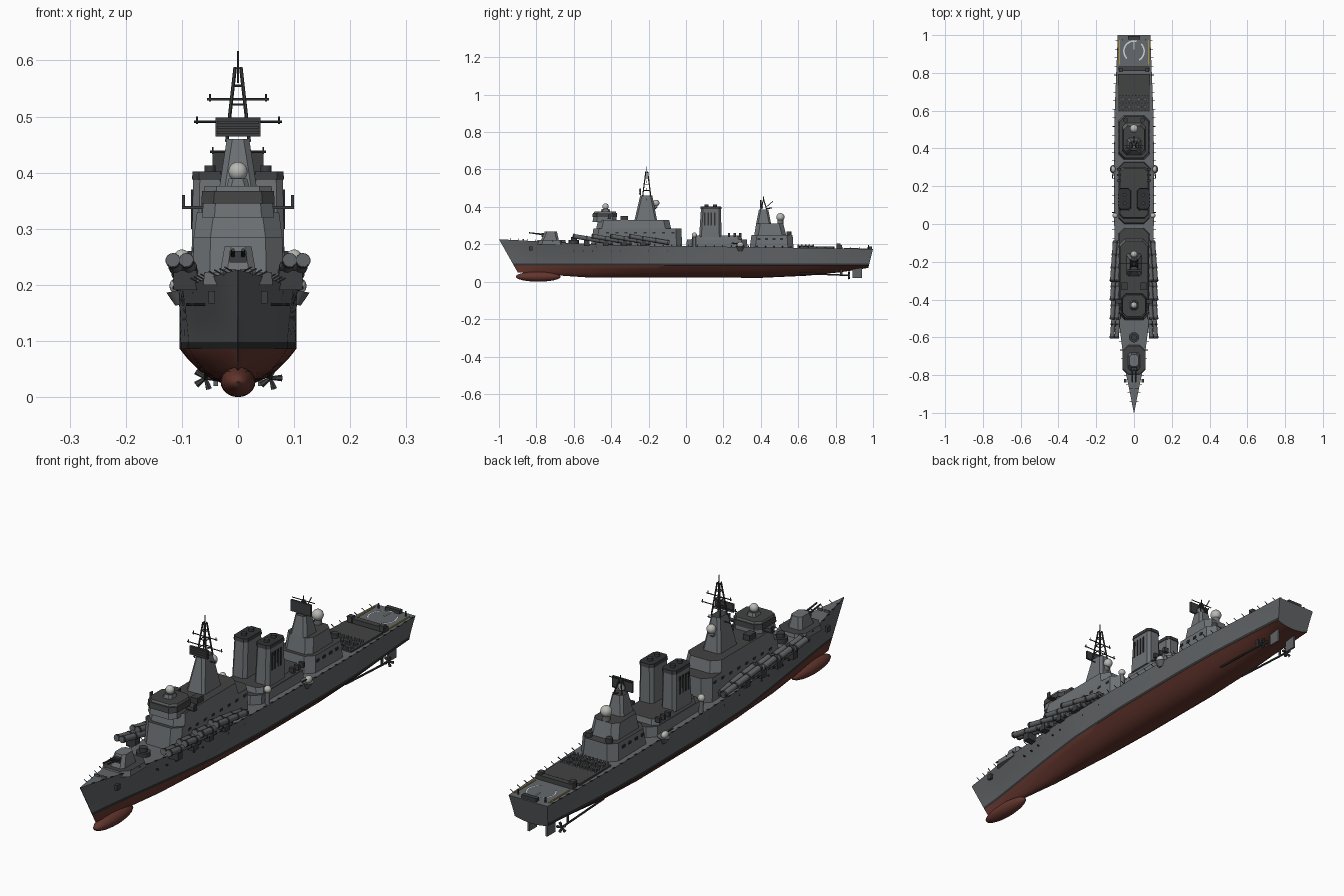
import bpy, bmesh, math
from mathutils import Vector, Matrix

if "Cube" in bpy.data.objects:
    bpy.data.objects.remove(bpy.data.objects["Cube"])

def mat(name, r, g, b):
    m = bpy.data.materials.new(name)
    m.diffuse_color = (r, g, b, 1)
    m.use_nodes = True
    m.node_tree.nodes["Principled BSDF"].inputs["Base Color"].default_value = m.diffuse_color
    return m

HULL = mat("hull grey", .115, .123, .13)
DECK = mat("deck grey", .13, .14, .15)
SUP = mat("superstructure grey", .155, .168, .178)
ROOF = mat("dark roof", .055, .056, .057)
RED = mat("antifouling red", .125, .036, .026)
BOOT = mat("boot stripe black", .03, .031, .033)
PALE = mat("radome pale", .48, .48, .46)
WHITE = mat("marking white", .62, .66, .7)
YELLOW = mat("marking yellow", .42, .3, .04)
GUN = mat("gunmetal", .045, .047, .05)

def finish(name, bm, mats, smooth=False):
    bmesh.ops.recalc_face_normals(bm, faces=bm.faces)
    me = bpy.data.meshes.new(name)
    bm.to_mesh(me)
    bm.free()
    for m in mats:
        me.materials.append(m)
    ob = bpy.data.objects.new(name, me)
    bpy.context.collection.objects.link(ob)
    if smooth:
        bpy.ops.object.select_all(action='DESELECT')
        ob.select_set(True)
        bpy.context.view_layer.objects.active = ob
        bpy.ops.object.shade_smooth_by_angle(angle=math.radians(35))
    return ob

def boxes(name, items, m):
    """items: (centre, size)"""
    bm = bmesh.new()
    for c, s in items:
        bmesh.ops.create_cube(bm, size=1, matrix=Matrix.Translation(c) @ Matrix.Diagonal((*s, 1)))
    return finish(name, bm, [m])

def rods(name, items, m, sides=6):
    """items: (start, end, radius[, end radius])"""
    bm = bmesh.new()
    for p, q, r, *r2 in items:
        p, q = Vector(p), Vector(q)
        d = q - p
        M = Matrix.Translation((p + q) / 2) @ d.to_track_quat('Z', 'Y').to_matrix().to_4x4()
        bmesh.ops.create_cone(bm, cap_ends=True, segments=sides, radius1=r,
                              radius2=r2[0] if r2 else r, depth=d.length, matrix=M)
    return finish(name, bm, [m], sides > 8)

def balls(name, items, m):
    """items: (centre, radii)"""
    bm = bmesh.new()
    for c, s in items:
        bmesh.ops.create_uvsphere(bm, u_segments=20, v_segments=12, radius=1,
                                  matrix=Matrix.Translation(c) @ Matrix.Diagonal((*s, 1)))
    return finish(name, bm, [m], True)

def block(name, low, high, ch, mats=(SUP, ROOF), xs=(0,)):
    """Chamfered deckhouse; low/high = (y0, y1, half width, z). Roof face gets second material."""
    bm = bmesh.new()
    for x in xs:
        rings = []
        for y0, y1, w, z in (low, high):
            pts = [(-w + ch, y0), (w - ch, y0), (w, y0 + ch), (w, y1 - ch),
                   (w - ch, y1), (-w + ch, y1), (-w, y1 - ch), (-w, y0 + ch)]
            rings.append([bm.verts.new((x + a, b, z)) for a, b in pts])
        lo, hi = rings
        for i in range(8):
            j = (i + 1) % 8
            bm.faces.new((lo[i], lo[j], hi[j], hi[i]))
        bm.faces.new(lo[::-1])
        bm.faces.new(hi).material_index = 1
    return finish(name, bm, mats)

def lerp(tab, t):
    for (a, u), (b, v) in zip(tab, tab[1:]):
        if t <= b:
            return u + (v - u) * (t - a) / (b - a)
    return tab[-1][1]

# hull: lofted sections with raked stem and transom
BEAM = [(0, .001), (.05, .021), (.1, .042), (.15, .058), (.2, .071), (.25, .083), (.35, .099), (.5, .105), (.7, .105), (.8, .102), (.9, .094), (1, .086)]
WL = [(0, .001), (.05, .011), (.1, .024), (.15, .038), (.2, .052), (.25, .065), (.35, .088), (.5, .102), (.7, .104), (.8, .1), (.9, .088), (1, .075)]
KEEL = [(0, .05), (.1, .035), (.2, .022), (.7, .021), (.83, .032), (.93, .052), (1, .074)]
SHEER = [(0, .227), (.1, .216), (.25, .2), (.4, .192), (.6, .187), (1, .175)]
bm = bmesh.new()
prev = None
N = 40
for k in range(N + 1):
    t = k / N
    zd, zk, bd, bw = (lerp(q, t) for q in (SHEER, KEEL, BEAM, WL))
    half = [(bw + (bd - bw) * s ** 1.2, .098 + (zd - .098) * s) for s in (1, .67, .33, 0)]
    half += [(bw * max(u, .0005) ** .45, zk + (.086 - zk) * u) for u in (1, .7, .4, .18, .05, 0)]
    ring = []
    for sgn, pts in ((-1, half), (1, half[-2::-1])):
        for x, z in pts:
            y0 = -1 + .1 * (.227 - z) / .177
            y1 = 1 - .025 * max(0, .175 - z) / .1
            ring.append(bm.verts.new((sgn * x if z > zk else 0, y0 + (y1 - y0) * t, z)))
    n = len(ring)
    if prev:
        for i in range(n - 1):
            lvl = min(i, n - 2 - i)
            bm.faces.new((prev[i], prev[i + 1], ring[i + 1], ring[i])).material_index = 0 if lvl < 3 else 1 if lvl == 3 else 2
        bm.faces.new((prev[-1], prev[0], ring[0], ring[-1])).material_index = 3
    else:
        bm.faces.new(ring)
    prev = ring
bm.faces.new(prev)
finish("hull", bm, [HULL, BOOT, RED, DECK], True)
balls("bow_bulb", [((0, -.79, .027), (.031, .12, .027))], RED)

S = (-1, 1)
def edge(y):
    t = (y + 1) / 2
    return lerp(BEAM, t), lerp(SHEER, t)

# deck edge stanchions, rubbing strake, anchors
posts = []
for i in range(43):
    y = -.94 + i * .0455
    w, z = edge(y)
    posts += [((s * (w - .003), y, z), (s * (w + .011), y, z + .008), .0016) for s in S]
rods("edge_stanchions", posts, GUN, 5)
boxes("anchors", [((s * .047, -.83, .178), (.012, .02, .022)) for s in S], GUN)
rods("portholes", [((s * (edge(y)[0] - .012), y, .165), (s * (edge(y)[0] - .002), y, .165), .003)
                   for s in S for y in (-.6, -.55, -.5, -.4, -.35, -.2, -.1, 0, .1, .2, .4, .5, .6)], BOOT, 8)

# stern gear
boxes("rudders", [((s * .04, .915, .05), (.008, .05, .06)) for s in S], HULL)
rods("shafts", [((s * .055, .6, .045), (s * .058, .865, .034), .004) for s in S], GUN, 8)
boxes("shaft_struts", [((s * .057, .83, .052), (.004, .012, .036)) for s in S], GUN)
blades = []
for s in S:
    for k in range(5):
        a = k * math.tau / 5
        blades.append(((s * .058, .868, .034), (s * .058 + .02 * math.cos(a), .872, .034 + .02 * math.sin(a)), .003, .006))
rods("propellers", blades, GUN, 6)

# foredeck gun and rocket launcher
block("gun_platform", (-.8, -.64, .062, .2), (-.795, -.645, .06, .222), .03, (SUP, ROOF))
block("gun_turret", (-.775, -.68, .032, .222), (-.755, -.69, .024, .268), .012, (SUP, SUP))
rods("gun_barrels", [((s * .009, -.76, .252), (s * .009, -.84, .262), .0045, .003) for s in S], GUN, 10)
boxes("gun_mantlet", [((0, -.765, .25), (.03, .014, .02))], GUN)
rods("rocket_launcher", [((0, -.6, .195), (0, -.6, .222), .027), ((0, -.6, .222), (0, -.6, .238), .016)], GUN, 16)
boxes("breakwaters", [((s * .015, -.87, .222), (.022, .006, .012)) for s in S], HULL)

# anti-ship missile tubes, four twin sets a side
tubes, caps, cradles = [], [], []
for s in S:
    for i in range(4):
        for dx in (0, .024):
            a = Vector((s * (.076 + dx), -.39 + i * .1, .208))
            b = Vector((s * (.092 + dx), -.605 + i * .1, .244))
            d = (b - a).normalized()
            tubes.append((a, b, .0118))
            caps += [(a + d * f, a + d * (f + .008), .0135) for f in (.005, .07, .14, .208)]
        cradles.append(((s * .094, -.53 + i * .1, .208), (.042, .03, .035)))
rods("missile_tubes", tubes, HULL, 14)
rods("missile_tube_rings", caps, GUN, 14)
boxes("missile_cradles", cradles, GUN)

# forward superstructure
block("forward_house", (-.51, -.02, .081, .185), (-.495, -.025, .079, .285), .03)
block("forward_upper_house", (-.48, -.08, .079, .285), (-.47, -.09, .073, .33), .03)
block("bridge", (-.5, -.37, .064, .32), (-.49, -.375, .06, .376), .022)
block("bridge_windows", (-.501, -.369, .0655, .345), (-.498, -.37, .064, .367), .022, (ROOF, ROOF))
boxes("bridge_wings", [((0, -.41, .338), (.2, .02, .005))] + [((s * .097, -.41, .349), (.005, .014, .022)) for s in S], GUN)
block("dome_pedestal", (-.455, -.405, .02, .376), (-.45, -.41, .016, .39), .008)
block("mast_tower", (-.275, -.155, .04, .33), (-.245, -.18, .02, .46), .01)
boxes("house_windows", [((s * .0795, -.42 + .05 * i, .262), (.004, .016, .009)) for s in S for i in range(8)], BOOT)
boxes("director_boxes", [((s * .05, -.33, .34), (.03, .04, .025)) for s in S], GUN)
balls("radomes", [((0, -.43, .402), (.017,) * 3), ((0, -.16, .42), (.018,) * 3), ((0, .505, .345), (.022,) * 3)]
      + [((s * .1, .045, .249), (.014,) * 3) for s in S], PALE)
rods("radome_stands", [((0, -.18, .39), (0, -.16, .405), .012), ((0, .505, .3), (0, .505, .33), .015)]
     + [((s * .098, .045, .185), (s * .1, .045, .24), .009) for s in S], SUP, 12)

# foremast lattice, yards and radar
legs = [((sx * .02, -.21 + sy * .022, .455), (sx * .005, -.21 + sy * .005, .588), .0032) for sx in S for sy in S]
for k in range(1, 4):
    f = k / 4
    w, z = .02 - .015 * f, .455 + .133 * f
    legs += [((-w, -.21 + s * w, z), (w, -.21 + s * w, z), .002) for s in S]
    legs += [((s * w, -.21 - w, z), (s * w, -.21 + w, z), .002) for s in S]
legs.append(((0, -.21, .56), (0, -.21, .617), .002))
for w, z in ((.055, .531), (.078, .491), (.05, .437)):
    legs.append(((-w, -.21, z), (w, -.21, z), .0022))
    legs += [((s * (w - .005), -.21, z - .004), (s * (w - .005), -.21, z + .009), .0018) for s in S]
rods("foremast_lattice", legs, GUN)
boxes("foremast_radar", [((0, -.245, .481), (.08, .008, .034))], GUN)
boxes("foremast_radar_bars", [((0, -.25, z), (.074, .004, .005)) for z in (.472, .481, .49)], ROOF)

# midships house and twin funnels
block("midships_house", (0, .33, .083, .18), (.005, .325, .081, .225), .03)
block("midships_upper_house", (.03, .3, .078, .225), (.035, .295, .074, .247), .02)
block("funnels", (.07, .19, .033, .24), (.08, .187, .03, .39), .012, (SUP, ROOF), (-.05, .05))
block("funnel_caps", (.077, .19, .032, .388), (.079, .188, .031, .402), .012, (GUN, BOOT), (-.05, .05))
rods("funnel_pipes", [((s * .05, y, .39), (s * .05, y, .413), .01) for s in S for y in (.11, .155)], GUN, 12)
boxes("funnel_grilles", [((s * .0815, .1 + .018 * i, .335), (.004, .008, .07)) for s in S for i in range(4)], BOOT)
boxes("boat_davits", [((s * .08, .23 + .03 * i, .25), (.02, .012, .02)) for s in S for i in range(3)], GUN)

# side gun sponsons
rods("sponsons", [((s * .1, .29, .165), (s * .104, .29, .19), .012, .024) for s in S], HULL, 16)
balls("side_gun_domes", [((s * .11, .29, .198), (.012, .018, .014)) for s in S], PALE)
rods("side_gun_barrels", [((s * .11, .28, .202), (s * .114, .245, .207), .003) for s in S], GUN, 8)

# aft superstructure and mainmast
block("aft_house", (.34, .575, .083, .18), (.35, .57, .078, .25), .03)
block("aft_upper_house", (.365, .535, .062, .25), (.375, .52, .056, .31), .022)
block("aft_tower", (.375, .455, .036, .31), (.39, .44, .024, .385), .01)
boxes("aft_radar", [((0, .4, .413), (.09, .008, .045))], GUN)
rods("aft_radar_dish", [((0, .404, .405), (0, .412, .405), .014)], PALE, 16)
aft = [((sx * .018, .415 + sy * .018, .38), (sx * .004, .415, .44), .003) for sx in S for sy in S]
aft += [((0, .415, .43), (0, .415, .455), .002), ((-.05, .415, .437), (.05, .415, .437), .002),
        ((0, .43, .4), (0, .465, .43), .002), ((0, .43, .39), (0, .46, .395), .003)]
rods("mainmast_lattice", aft, GUN)
boxes("aft_windows", [((s * .081, .39 + .04 * i, .228), (.004, .016, .01)) for s in S for i in range(4)], BOOT)
rods("aft_gun_mounts", [((s * .045, .55, .25), (s * .045, .55, .268), .013) for s in S], GUN, 12)

# launcher deck and hangar roof
boxes("hangar_roof", [((0, .695, .181), (.17, .2, .012))], ROOF)
rods("launcher_lids", [((s * x, y, .18), (s * x, y, .194), .016) for s in S for x in (.022, .06) for y in (.62, .66)], GUN, 14)
rods("launcher_hatches", [((-.075 + .0167 * i, .6 + .02 * j, .185), (-.075 + .0167 * i, .6 + .02 * j, .198), .004)
                          for i in range(10) for j in range(5)], SUP, 6)
boxes("blast_fence", [((0, .822, .186), (.166, .022, .02)), ((-.07, .815, .19), (.02, .02, .03)), ((.07, .815, .19), (.02, .02, .03))], ROOF)

# helicopter deck markings
bm = bmesh.new()
for k in range(24):
    if k % 12 in (3, 4) or 16 <= k <= 19:
        continue
    v = []
    for r, a in ((.05, k), (.058, k), (.058, k + 1), (.05, k + 1)):
        a *= math.tau / 24
        v.append(bm.verts.new((r * math.cos(a), .915 + r * math.sin(a), .1795)))
    bm.faces.new(v)
finish("landing_circle", bm, [WHITE])
boxes("landing_line", [((0, .95, .179), (.005, .05, .002))], WHITE)
boxes("deck_edge_lines", [((s * .076, .91, .1785), (.005, .13, .003)) for s in S], YELLOW)
boxes("stern_winch", [((0, .985, .182), (.065, .018, .014))], GUN)
rods("stern_posts", [((s * .06, .975, .175), (s * .06, .975, .195), .003) for s in S], GUN)
